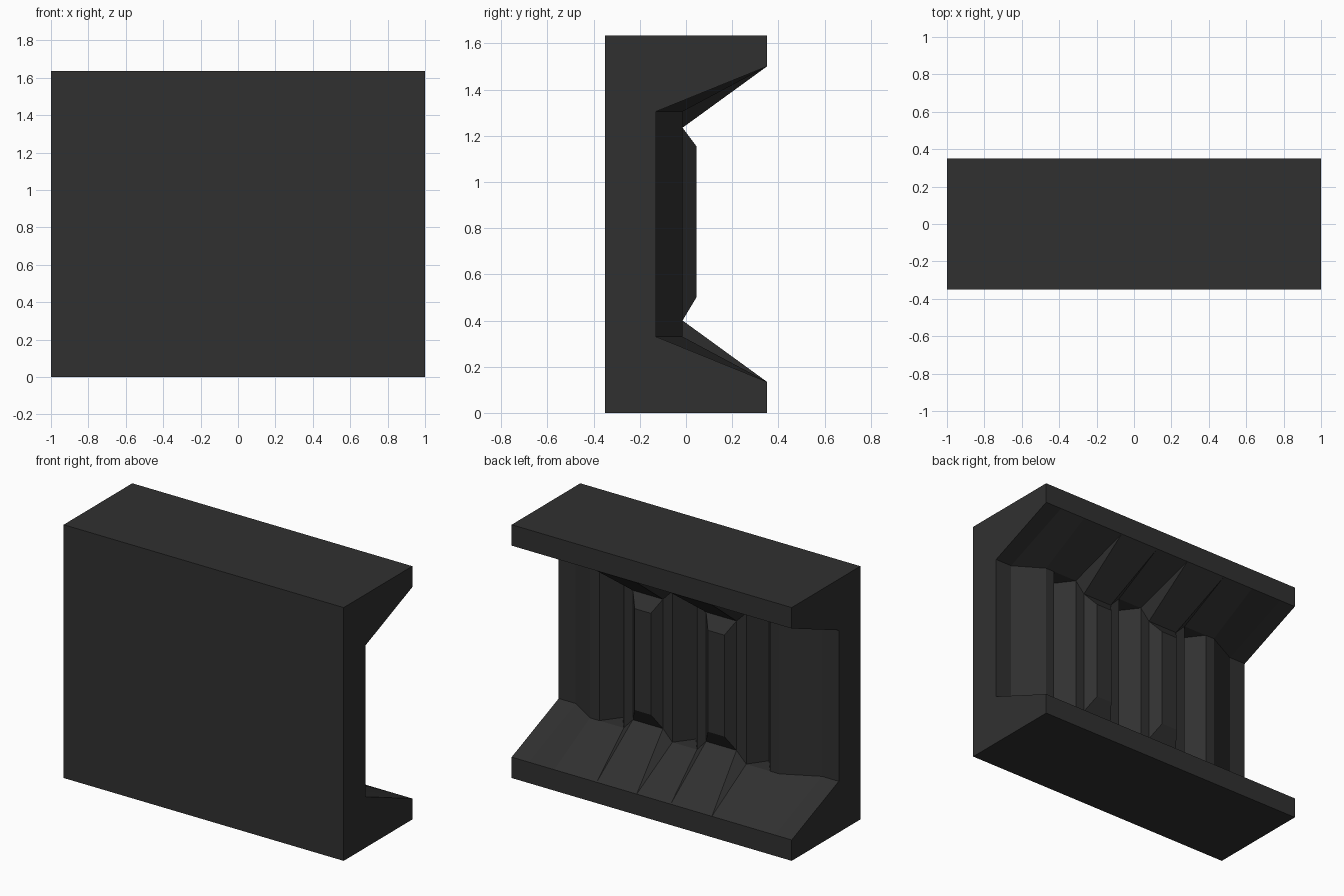
import bpy, bmesh

if "Cube" in bpy.data.objects:
    bpy.data.objects.remove(bpy.data.objects["Cube"])

W, D, H = 1.0, 0.35, 1.635          # half width, half depth, height
LIP = 0.135                         # lip thickness at the back edge
DEEP, FACE, BUMP = -0.13, -0.015, 0.045

# Back wall, right to left: (x, y, lower z, x where its slope meets the lip).
# A lip x of None marks the bottom of a V groove.
stations = [
    (1.0, DEEP, .33, 1.0), (.88, DEEP, .33, .88), (.695, FACE, .33, .695),
    (.63, FACE, .33, .63), (.5425, DEEP, .33, None), (.455, FACE, .33, .393),
    (.39, FACE, .40, .393), (.175, FACE, .40, .107), (.108, FACE, .33, .107),
    (.02, DEEP, .33, None), (-.068, FACE, .33, -.136), (-.133, FACE, .40, -.136),
    (-.35, FACE, .40, -.43), (-.42, FACE, .33, -.43), (-.5025, DEEP, .33, None),
    (-.59, FACE, .33, -.59), (-.655, FACE, .33, -.655), (-.88, DEEP, .33, -.88),
    (-1.0, DEEP, .33, -1.0)]

bm = bmesh.new()
cache = {}


def face(*pts):
    """Add a polygon, sharing vertices and skipping repeated corners."""
    vs = []
    for p in pts:
        k = tuple(round(c, 4) for c in p)
        if k not in cache:
            cache[k] = bm.verts.new(k)
        if cache[k] not in vs:
            vs.append(cache[k])
    if len(vs) > 2:
        bm.faces.new(vs)


def low(z):
    return z


def high(z):
    return H - z


# outer shell: front, lips, lower and upper faces, slopes, groove caps
face((-W, -D, 0), (W, -D, 0), (W, -D, H), (-W, -D, H))
solid = [s for s in stations if s[3] is not None]
lips = sorted({s[3] for s in solid})
for f in (low, high):
    face((-W, -D, f(0)), (W, -D, f(0)), (W, D, f(0)), (-W, D, f(0)))
    face((-W, D, f(0)), (W, D, f(0)), *[(x, D, f(LIP)) for x in reversed(lips)])
    for a, b in zip(solid, solid[1:]):
        face((a[3], D, f(LIP)), (b[3], D, f(LIP)),
             (b[0], b[1], f(b[2])), (a[0], a[1], f(a[2])))
    for i, s in enumerate(stations):
        if s[3] is None:
            face(*[(p[0], p[1], f(p[2])) for p in stations[i - 1:i + 2]])

# end faces
for x in (-W, W):
    face((x, -D, 0), (x, D, 0), (x, D, LIP), (x, DEEP, .33),
         (x, DEEP, H - .33), (x, D, H - LIP), (x, D, H), (x, -D, H))

# back wall, with a raised bevelled panel in the two wide bays
for a, b in zip(stations, stations[1:]):
    rim = [(a[0], a[1], a[2]), (b[0], b[1], b[2]),
           (b[0], b[1], H - b[2]), (a[0], a[1], H - a[2])]
    if a[2] == b[2] == .40:
        x0, x1 = a[0] - .055, b[0] + .045
        top = [(x0, BUMP, .5), (x1, BUMP, .5),
               (x1, BUMP, H - .48), (x0, BUMP, H - .48)]
        face(*top)
        for i in range(4):
            j = (i + 1) % 4
            face(rim[i], rim[j], top[j], top[i])
    else:
        face(*rim)

bmesh.ops.recalc_face_normals(bm, faces=bm.faces)
mesh = bpy.data.meshes.new("ribbed_wall_block")
bm.to_mesh(mesh)
bm.free()

mat = bpy.data.materials.new("dark grey")
mat.diffuse_color = (0.03, 0.03, 0.03, 1)
mat.use_nodes = True
mat.node_tree.nodes["Principled BSDF"].inputs["Base Color"].default_value = mat.diffuse_color
mesh.materials.append(mat)
bpy.context.collection.objects.link(bpy.data.objects.new("ribbed_wall_block", mesh))
